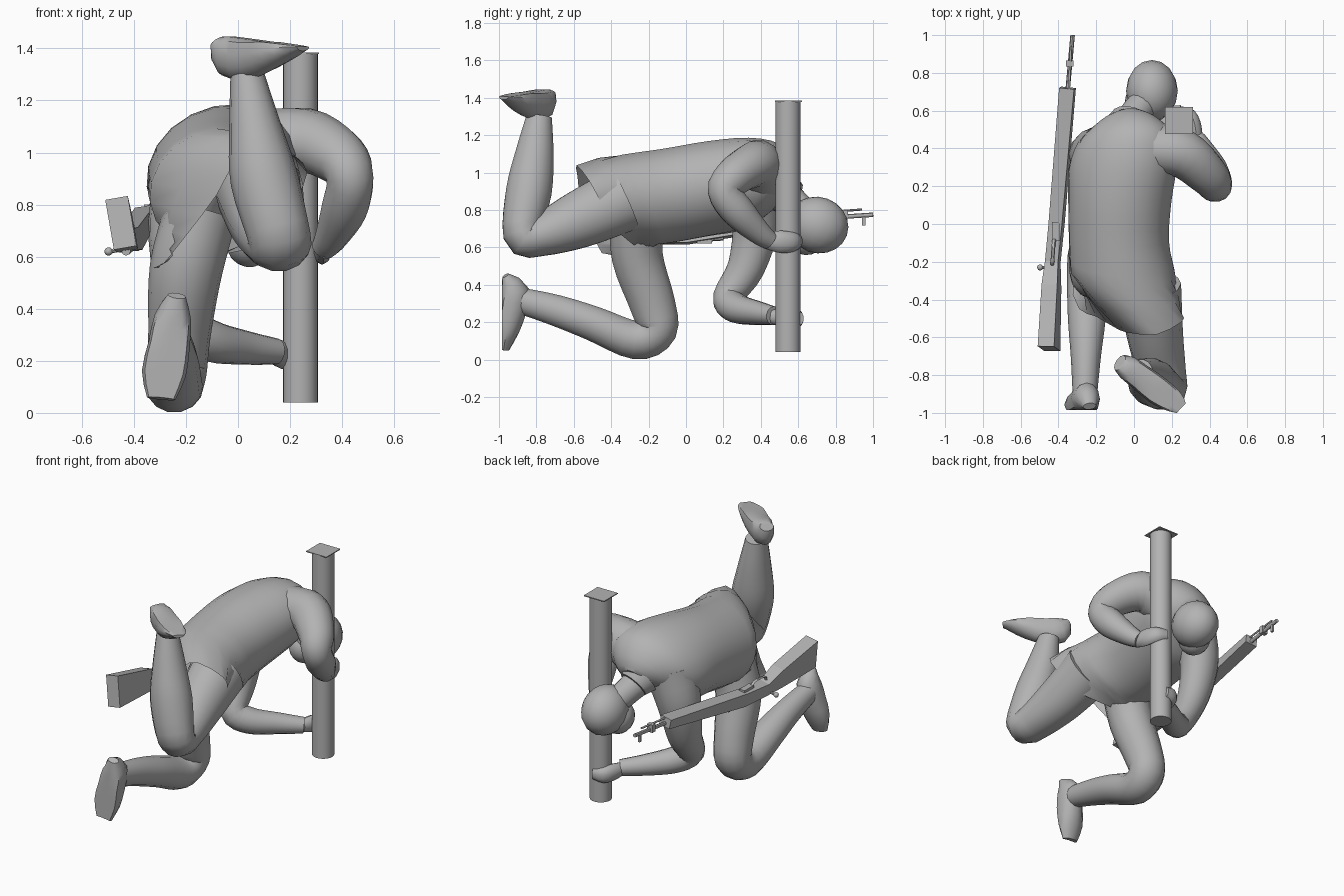
import bpy, bmesh, math
from mathutils import Vector, Matrix

clay = bpy.data.materials.new("plain grey")
clay.diffuse_color = (0.45, 0.45, 0.45, 1)


def finish(name, bm, smooth=True):
    """Turn a bmesh into a named, coloured object."""
    bmesh.ops.recalc_face_normals(bm, faces=bm.faces)
    me = bpy.data.meshes.new(name)
    bm.to_mesh(me)
    bm.free()
    me.materials.append(clay)
    ob = bpy.data.objects.new(name, me)
    bpy.context.collection.objects.link(ob)
    if smooth:
        bpy.ops.object.select_all(action='DESELECT')
        ob.select_set(True)
        bpy.context.view_layer.objects.active = ob
        bpy.ops.object.shade_smooth_by_angle(angle=math.radians(45))
    return ob


def spline(rows, k):
    """Catmull-Rom resampling of rows of numbers."""
    rows = [Vector(r) for r in rows]
    p = [rows[0] * 2 - rows[1]] + rows + [rows[-1] * 2 - rows[-2]]
    out = []
    for i in range(1, len(p) - 2):
        a, b, c, d = p[i - 1:i + 3]
        for j in range(k):
            t = j / k
            out.append(0.5 * (2 * b + (c - a) * t + (2 * a - 5 * b + 4 * c - d) * t * t
                              + (3 * b - a - 3 * c + d) * t ** 3))
    return out + [rows[-1]]


def skin(name, rings, smooth=True, open_start=False):
    """Bridge closed rings of points and cap the ends."""
    bm = bmesh.new()
    vs = [[bm.verts.new(c) for c in ring] for ring in rings]
    n = len(vs[0])
    for a, b in zip(vs, vs[1:]):
        for i in range(n):
            bm.faces.new((a[i], a[(i + 1) % n], b[(i + 1) % n], b[i]))
    if not open_start:
        bm.faces.new(vs[0])
    bm.faces.new(vs[-1])
    return finish(name, bm, smooth)


def tube(name, rows, ref=None, k=4, sides=14, smooth=True, sole=None):
    """Rows are x, y, z, half width along ref, half depth across it.
    A sole (point, normal) flattens everything beyond that plane."""
    if ref is None:
        a, m, b = (Vector(rows[i][:3]) for i in (0, len(rows) // 2, -1))
        ref = (m - a).cross(b - m)
    ref = Vector(ref).normalized()
    pts = spline(rows, k) if k > 1 else [Vector(r) for r in rows]
    pos = [Vector(p[:3]) for p in pts]
    box = sides == 4
    grow, off = (math.sqrt(2), math.pi / 4) if box else (1, 0)
    rings = []
    for i, p in enumerate(pts):
        t = (pos[min(i + 1, len(pos) - 1)] - pos[max(i - 1, 0)]).normalized()
        u = (ref - t * ref.dot(t)).normalized()
        v = t.cross(u)
        ring = []
        for s in range(sides):
            a = off + math.tau * s / sides
            co = pos[i] + u * (p[3] * grow * math.cos(a)) + v * (p[4] * grow * math.sin(a))
            if sole:
                nrm = Vector(sole[1]).normalized()
                co -= nrm * max(0, (co - Vector(sole[0])).dot(nrm))
            ring.append(co)
        rings.append(ring)
    return skin(name, rings, smooth and not box)


def block(name, center, size):
    bm = bmesh.new()
    bmesh.ops.create_cube(bm, size=1)
    bmesh.ops.transform(bm, verts=bm.verts,
                        matrix=Matrix.Translation(center) @ Matrix.Diagonal((*size, 1)))
    return finish(name, bm, False)


def ball(name, center, size, pitch=0):
    bm = bmesh.new()
    bmesh.ops.create_uvsphere(bm, u_segments=16, v_segments=10, radius=1)
    bmesh.ops.transform(bm, verts=bm.verts, matrix=Matrix.Translation(center)
                        @ Matrix.Rotation(math.radians(pitch), 4, 'X') @ Matrix.Diagonal((*size, 1)))
    return finish(name, bm)


# Post with a thin square cap
tube("post", [(0.24, 0.545, 0.04, 0.067, 0.067), (0.24, 0.545, 1.38, 0.067, 0.067)],
     (1, 0, 0), 1, 24)
block("post_cap", (0.238, 0.548, 1.382), (0.148, 0.144, 0.006))

# Jacket: x, y, z, half width, half depth, pitch, roll from hips to collar
torso = [(-0.06, -0.25, 0.855, 0.285, 0.255, 22, 26),
         (-0.08, -0.08, 0.88, 0.27, 0.25, 10, 26),
         (-0.075, 0.12, 0.915, 0.28, 0.25, 0, 26),
         (-0.06, 0.30, 0.935, 0.30, 0.24, -8, 28),
         (-0.04, 0.43, 0.935, 0.275, 0.215, -18, 28),
         (-0.03, 0.52, 0.92, 0.18, 0.145, -28, 22),
         (-0.02, 0.56, 0.90, 0.10, 0.09, -36, 10)]
rings = []
for x, y, z, a, b, pitch, roll in spline(torso, 3):
    rot = (Matrix.Rotation(math.radians(pitch), 3, 'X')
           @ Matrix.Rotation(math.radians(-roll), 3, 'Y'))
    angles = [math.tau * s / 20 for s in range(20)]
    rings.append([Vector((x, y, z)) + rot @ Vector((math.cos(t) * a, 0, math.sin(t) * b))
                  for t in angles])
# Slanted open hem, hanging lower over the left buttock
hem = [(0.25, -0.47, 0.87), (0.25, -0.52, 0.96), (0.12, -0.585, 1.04), (0.0, -0.58, 0.98),
       (-0.08, -0.56, 0.84), (-0.20, -0.49, 0.68), (-0.29, -0.45, 0.57), (-0.32, -0.30, 0.56),
       (-0.10, -0.26, 0.60), (0.13, -0.35, 0.67)]
hem = spline(hem[-1:] + hem + hem[:2], 2)[2:22]
middle = [p.lerp(q, 0.5) + (q - Vector((-0.06, -0.25, 0.855))) * 0.05
          for p, q in zip(hem, rings[0])]
skin("jacket", [hem, middle] + rings, open_start=True)

# Neck, collar and head
tube("neck", [(-0.04, 0.47, 0.91, 0.11, 0.11), (0.0, 0.57, 0.84, 0.085, 0.085),
              (0.07, 0.66, 0.75, 0.08, 0.08)], (1, 0, 0))
tube("collar", [(-0.03, 0.52, 0.90, 0.125, 0.115), (-0.015, 0.57, 0.865, 0.10, 0.09)],
     (1, 0, 0), 1)
ball("head", (0.095, 0.705, 0.72), (0.137, 0.165, 0.15), -20)
ball("jaw", (0.045, 0.64, 0.665), (0.095, 0.11, 0.105), -20)

# Raised right leg
tube("right_leg", [(0.08, -0.33, 0.86, 0.17, 0.18), (0.11, -0.58, 0.745, 0.15, 0.155),
                   (0.145, -0.78, 0.665, 0.13, 0.115), (0.16, -0.875, 0.67, 0.12, 0.105),
                   (0.10, -0.84, 0.90, 0.13, 0.125), (0.065, -0.81, 1.10, 0.10, 0.105),
                   (0.035, -0.785, 1.30, 0.065, 0.07)], (1, 0, 0), 4)
tube("right_foot", [(-0.075, -0.735, 1.425, 0.045, 0.03), (-0.035, -0.76, 1.385, 0.065, 0.095),
                    (0.04, -0.815, 1.375, 0.07, 0.095), (0.13, -0.885, 1.39, 0.075, 0.07),
                    (0.21, -0.94, 1.405, 0.06, 0.04), (0.25, -0.975, 1.405, 0.035, 0.015)],
     (0.6, 0.78, 0), 2, 12, sole=((-0.075, -0.74, 1.452), (0.1, -0.05, 1)))

# Kneeling left leg
tube("left_leg", [(-0.14, -0.26, 0.78, 0.14, 0.15), (-0.20, -0.26, 0.55, 0.14, 0.14),
                  (-0.225, -0.18, 0.30, 0.12, 0.125), (-0.235, -0.155, 0.16, 0.115, 0.11),
                  (-0.245, -0.27, 0.105, 0.11, 0.105), (-0.25, -0.50, 0.195, 0.10, 0.095),
                  (-0.255, -0.70, 0.265, 0.08, 0.085), (-0.26, -0.90, 0.32, 0.065, 0.07)],
     (1, 0, 0), 4)
tube("left_foot", [(-0.235, -0.965, 0.45, 0.035, 0.02), (-0.25, -0.925, 0.37, 0.07, 0.085),
                   (-0.265, -0.94, 0.26, 0.08, 0.085), (-0.285, -0.96, 0.15, 0.085, 0.065),
                   (-0.295, -0.975, 0.055, 0.055, 0.03)], (1, 0, 0), 2, 12,
     sole=((0, -0.985, 0), (0, -1, 0)))

# Arms
tube("right_arm", [(0.10, 0.40, 1.01, 0.14, 0.16), (0.26, 0.37, 1.045, 0.13, 0.125),
                   (0.39, 0.26, 0.98, 0.11, 0.105), (0.43, 0.205, 0.90, 0.09, 0.09),
                   (0.41, 0.28, 0.79, 0.09, 0.09), (0.36, 0.39, 0.68, 0.065, 0.065),
                   (0.33, 0.45, 0.635, 0.05, 0.05)])
tube("left_arm", [(-0.15, 0.37, 0.93, 0.16, 0.16), (-0.215, 0.375, 0.72, 0.125, 0.135),
                  (-0.215, 0.32, 0.49, 0.10, 0.105), (-0.19, 0.225, 0.335, 0.08, 0.085),
                  (-0.10, 0.27, 0.275, 0.08, 0.08), (0.03, 0.38, 0.25, 0.065, 0.065),
                  (0.15, 0.47, 0.235, 0.05, 0.05)])

# Hands wrapped around the post
tube("right_hand", [(0.33, 0.42, 0.64, 0.045, 0.035), (0.325, 0.51, 0.63, 0.06, 0.035),
                    (0.30, 0.58, 0.63, 0.05, 0.03), (0.24, 0.605, 0.635, 0.035, 0.02)],
     (0, 0, 1), 3, 10)
tube("left_hand", [(0.14, 0.46, 0.23, 0.04, 0.035), (0.165, 0.54, 0.225, 0.055, 0.04),
                   (0.19, 0.595, 0.22, 0.05, 0.03), (0.25, 0.61, 0.22, 0.035, 0.02)],
     (0, 0, 1), 3, 10)

# Slung rifle, carried upside down beside the body
side = (0.98, 0, 0.17)
tube("rifle_stock", [(-0.45, -0.66, 0.73, 0.044, 0.098), (-0.437, -0.33, 0.69, 0.042, 0.065),
                     (-0.43, -0.20, 0.662, 0.035, 0.04), (-0.41, 0.0, 0.665, 0.036, 0.045),
                     (-0.352, 0.72, 0.765, 0.04, 0.03)], side, 1, 4)


def rod(name, a, b, r):
    tube(name, [(*a, r, r), (*b, r, r)], (0.1, 0.1, 1) if abs(b[0] - a[0]) > 0.05 else (1, 0, 0), 1, 8)


rod("barrel", (-0.352, 0.70, 0.755), (-0.325, 1.0, 0.775), 0.012)
rod("cleaning_rod", (-0.345, 0.70, 0.785), (-0.333, 0.94, 0.803), 0.006)
block("front_sight", (-0.328, 0.95, 0.742), (0.014, 0.02, 0.05))
block("barrel_band", (-0.341, 0.85, 0.775), (0.04, 0.03, 0.05))
rod("receiver", (-0.43, -0.30, 0.622), (-0.395, 0.20, 0.655), 0.018)
rod("bolt_handle", (-0.43, -0.23, 0.63), (-0.495, -0.23, 0.62), 0.008)
ball("bolt_knob", (-0.497, -0.23, 0.62), (0.016, 0.016, 0.016))
block("rear_sight", (-0.395, 0.10, 0.632), (0.03, 0.08, 0.02))
tube("trigger_guard", [(-0.432, -0.22, 0.69, 0.010, 0.006), (-0.432, -0.20, 0.735, 0.010, 0.006),
                       (-0.425, -0.10, 0.735, 0.010, 0.006), (-0.42, -0.07, 0.69, 0.010, 0.006)],
     (1, 0, 0), 3, 6)
block("magazine_plate", (-0.415, -0.04, 0.712), (0.04, 0.10, 0.02))
